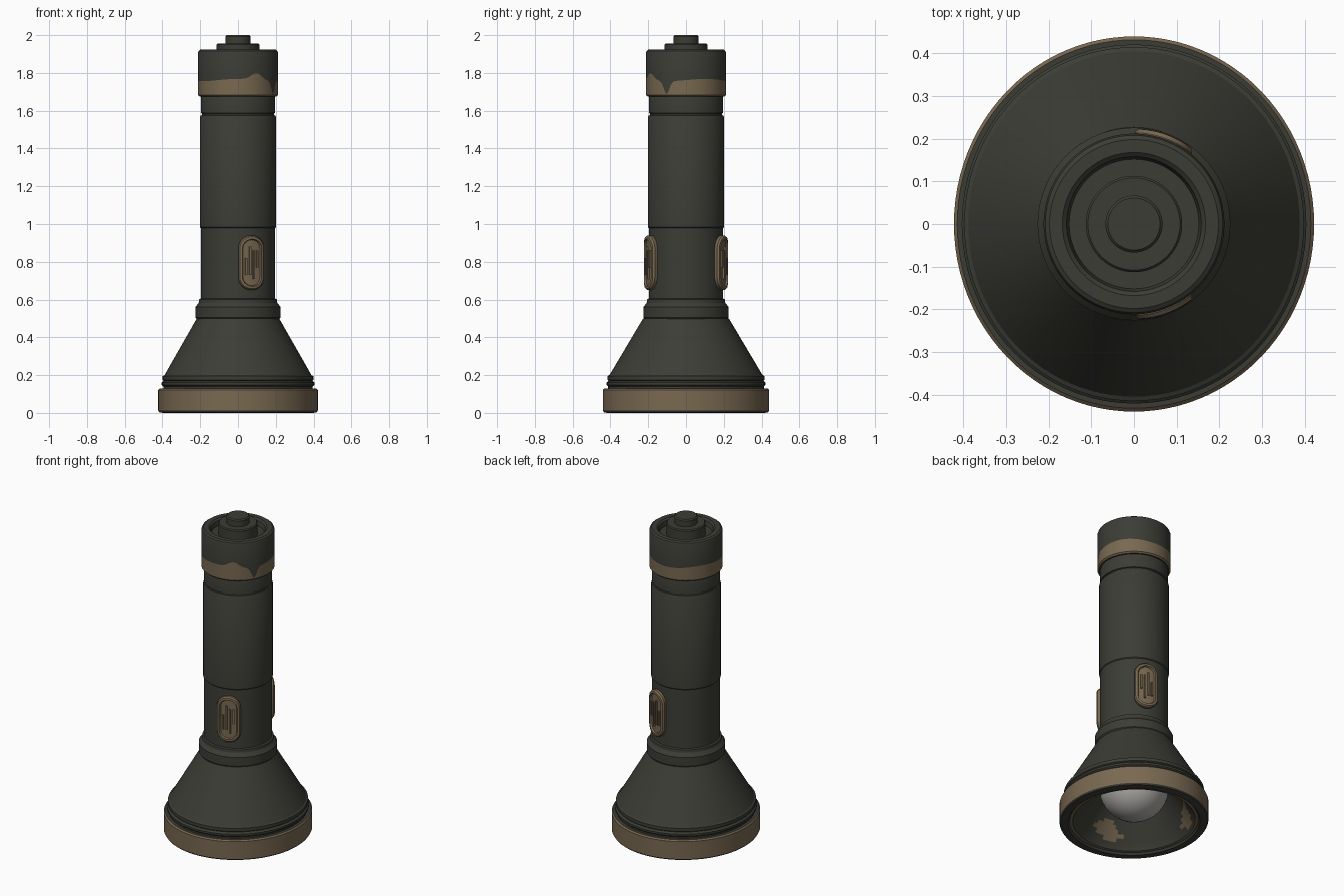
import bpy, bmesh, math

if "Cube" in bpy.data.objects:
    bpy.data.objects.remove(bpy.data.objects["Cube"])

SEG = 96


def material(name, rgb):
    m = bpy.data.materials.new(name)
    m.diffuse_color = (*rgb, 1)
    m.use_nodes = True
    m.node_tree.nodes["Principled BSDF"].inputs["Base Color"].default_value = m.diffuse_color
    return m


DARK, TAN, GREY = 0, 1, 2
MATS = [material("dark olive", (0.046, 0.046, 0.037)),
        material("tan", (0.19, 0.14, 0.082)),
        material("bulb grey", (0.42, 0.41, 0.39))]


def finish(bm, name, angle=30):
    bmesh.ops.remove_doubles(bm, verts=bm.verts, dist=1e-5)
    bmesh.ops.recalc_face_normals(bm, faces=bm.faces)
    me = bpy.data.meshes.new(name)
    bm.to_mesh(me)
    bm.free()
    for m in MATS:
        me.materials.append(m)
    ob = bpy.data.objects.new(name, me)
    bpy.context.collection.objects.link(ob)
    bpy.ops.object.select_all(action='DESELECT')
    ob.select_set(True)
    bpy.context.view_layer.objects.active = ob
    bpy.ops.object.shade_smooth_by_angle(angle=math.radians(angle))
    return ob


def lathe(name, profile, sx=1.0, rule=None):
    """profile: (r, z or z(theta), colour of the band that starts here)"""
    bm = bmesh.new()
    rings = []
    for r, z, _ in profile:
        ring = []
        for i in range(SEG):
            t = 2 * math.pi * i / SEG
            h = z(t) if callable(z) else z
            ring.append(bm.verts.new((r * sx * math.cos(t), r * math.sin(t), h)))
        rings.append(ring)
    for k in range(len(rings) - 1):
        for i in range(SEG):
            j = (i + 1) % SEG
            f = bm.faces.new((rings[k][i], rings[k][j], rings[k + 1][j], rings[k + 1][i]))
            f.material_index = profile[k][2]
            if rule:
                rule(f)
    return finish(bm, name)


def gauss(t, centre, width):
    d = (t - math.radians(centre) + math.pi) % (2 * math.pi) - math.pi
    return math.exp(-(d / math.radians(width)) ** 2)


# Flared head with rings, tan bezel and hollow reflector cavity
def blotches(f):
    c = f.calc_center_median()
    r, t = math.hypot(c.x, c.y), math.atan2(c.y, c.x)
    if c.z < 0.16 and 0.25 < r < 0.345:
        wave = math.sin(3 * t + 0.5) + 0.6 * math.sin(7 * t + 1)
        if abs(r - 0.305 - 0.012 * math.sin(5 * t)) < 0.022 * wave:
            f.material_index = TAN


cavity = [(0.352 - 0.152 * k / 10, 0.03 + 0.19 * (k / 10), DARK) for k in range(11)]
lathe("head", [
    (0.0, 0.50, DARK), (0.227, 0.50, DARK), (0.405, 0.200, DARK), (0.415, 0.195, DARK),
    (0.415, 0.175, DARK), (0.410, 0.170, DARK), (0.421, 0.160, DARK), (0.421, 0.148, DARK),
    (0.412, 0.140, DARK), (0.412, 0.130, DARK), (0.432, 0.130, TAN), (0.440, 0.122, TAN),
    (0.440, 0.012, DARK), (0.434, 0.003, DARK), (0.415, 0.0, DARK), (0.390, 0.0, DARK),
    (0.380, 0.012, TAN), (0.362, 0.012, DARK)] + cavity + [(0.0, 0.23, DARK)],
    sx=0.96, rule=blotches)

# Bulb dome inside the head
lathe("bulb", [(0.2 * math.sin(math.pi * k / 24), 0.228 - 0.2 * math.cos(math.pi * k / 24), GREY)
               for k in range(25)])

# Collar between head and body
lathe("collar", [(0, 0.495, DARK), (0.218, 0.495, DARK), (0.226, 0.505, DARK),
                 (0.226, 0.560, DARK), (0.208, 0.583, DARK), (0.206, 0.60, DARK),
                 (0.197, 0.605, DARK), (0, 0.605, DARK)])

# Body tube, grip sleeve and neck
lathe("body", [(0, 0.59, DARK), (0.197, 0.59, DARK), (0.197, 0.978, DARK), (0.201, 0.983, DARK),
               (0.201, 1.568, DARK), (0.197, 1.575, DARK), (0.190, 1.577, DARK),
               (0.190, 1.585, DARK), (0.197, 1.588, DARK), (0.197, 1.665, DARK),
               (0.190, 1.69, DARK), (0, 1.69, DARK)])


# Tail cap with an uneven tan band
def band_top(t):
    return (1.762 + 0.035 * gauss(t, -62, 12) - 0.07 * gauss(t, -29, 6)
            + 0.006 * math.sin(3 * t))


lathe("tail_cap", [(0, 1.675, DARK), (0.203, 1.675, TAN), (0.212, 1.683, TAN),
                   (0.212, band_top, DARK), (0.212, 1.905, DARK), (0.208, 1.917, DARK),
                   (0.198, 1.924, DARK), (0.168, 1.924, DARK), (0.158, 1.915, DARK),
                   (0.152, 1.885, DARK), (0, 1.885, DARK)])

# Tail switch: flange and button
lathe("tail_switch", [(0, 1.88, DARK), (0.113, 1.88, DARK), (0.113, 1.950, DARK),
                      (0.108, 1.956, DARK), (0.067, 1.956, DARK), (0.067, 1.993, DARK),
                      (0.061, 2.0, DARK), (0, 2.0, DARK)])


# Side pads: capsules wrapped round the body, with raised ribs
def wrap(u, v, r, side):
    a = math.radians(20) + u / 0.205
    return (r * math.sin(a), side * r * math.cos(a), 0.795 + v)


def add_rib(bm, u, v, w, h, side):
    def ring(r, s):
        return [bm.verts.new(wrap(u + i * w * s, v + j * h, r, side))
                for i, j in ((-1, -1), (1, -1), (1, 1), (-1, 1))]
    lo, hi = ring(0.205, 1), ring(0.222, 0.75)
    bm.faces.new(hi)
    bm.faces.new(lo)
    for k in range(4):
        n = (k + 1) % 4
        bm.faces.new((lo[k], lo[n], hi[n], hi[k]))


for side, name in ((-1, "front_pad"), (1, "back_pad")):
    bm = bmesh.new()
    rings = []
    for rad, depth in ((0.0, 0.188), (0.07, 0.188), (0.07, 0.214), (0.063, 0.223),
                       (0.050, 0.224), (0.046, 0.213), (0.023, 0.213), (0.0, 0.213)):
        ring = []
        for k in range(32):
            a = 2 * math.pi * (k + 0.5) / 32
            v = rad * math.sin(a) + math.copysign(0.075, math.sin(a))
            ring.append(bm.verts.new(wrap(rad * math.cos(a), v, depth, side)))
        rings.append(ring)
    for a, b in zip(rings, rings[1:]):
        for k in range(32):
            n = (k + 1) % 32
            bm.faces.new((a[k], a[n], b[n], b[k]))
    bmesh.ops.dissolve_degenerate(bm, dist=1e-5, edges=bm.edges)
    for u, v, h in ((-0.030, -0.02, 0.045), (-0.010, 0.01, 0.075),
                    (0.010, -0.01, 0.075), (0.030, 0.02, 0.045)):
        add_rib(bm, u, v, 0.006, h, side)
    for f in bm.faces:
        f.material_index = TAN
    finish(bm, name)
